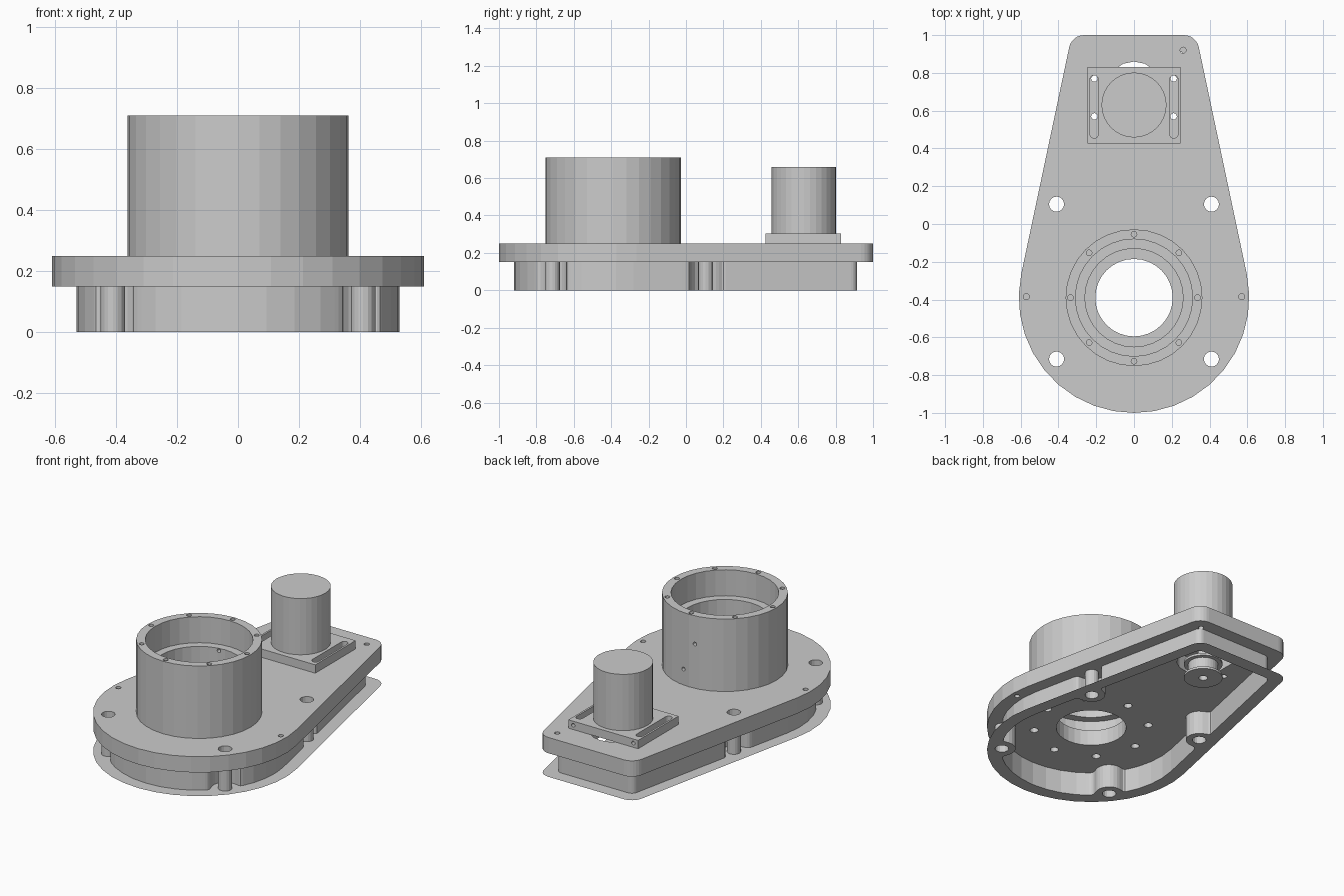
import bpy, bmesh
from math import sin, cos, pi, radians, atan2, hypot, sqrt, asin
from mathutils import Matrix, Vector

if "Cube" in bpy.data.objects:
    bpy.data.objects.remove(bpy.data.objects["Cube"])

CY = -0.39            # centre of the round end and bearing tube
MY = 0.63             # motor axis
BOLTS = [(x, y) for x in (-0.41, 0.41) for y in (0.105, -0.715)]


def circle(x, y, r, n=16):
    return [(x + r * cos(2 * pi * i / n), y + r * sin(2 * pi * i / n)) for i in range(n)]


def arc(x, y, r, a0, a1, n):
    return [(x + r * cos(a0 + (a1 - a0) * i / n), y + r * sin(a0 + (a1 - a0) * i / n)) for i in range(n + 1)]


def slot(x, y0, y1, r, n=8):
    return arc(x, y1, r, 0, pi, n) + arc(x, y0, r, pi, 2 * pi, n)


def ring(r, hole_r, n=8):
    return [(r * cos(2 * pi * i / n), CY + r * sin(2 * pi * i / n), hole_r) for i in range(n)]


def outline(R, top, rc):
    """Teardrop outline: round front end, tapering to a narrow rounded back."""
    s = 0.207
    a = asin(s)
    xc = (R - rc - s * (top - CY - rc)) / cos(a)
    return (arc(0, CY, R, -pi - a, a, 20) + arc(xc, top - rc, rc, a, pi / 2, 6)
            + arc(-xc, top - rc, rc, pi / 2, pi - a, 6))


def resample(pts, step):
    out = []
    for p, q in zip(pts, pts[1:] + pts[:1]):
        n = max(1, round(hypot(q[0] - p[0], q[1] - p[1]) / step))
        out += [(p[0] + (q[0] - p[0]) * i / n, p[1] + (q[1] - p[1]) * i / n) for i in range(n)]
    return out


def pocket_outline(rb=0.085):
    """Inset outline that bulges inward round each bolt."""
    pts = resample(outline(0.53, 0.915, 0.04), 0.02)
    for bx, by in BOLTS:
        far = max(range(len(pts)), key=lambda i: hypot(pts[i][0] - bx, pts[i][1] - by))
        pts = pts[far:] + pts[:far]
        ins = [i for i, p in enumerate(pts) if hypot(p[0] - bx, p[1] - by) < rb]
        i0, i1 = ins[0], ins[-1]
        a0 = atan2(pts[i0][1] - by, pts[i0][0] - bx)
        a1 = atan2(pts[i1][1] - by, pts[i1][0] - bx)
        while a1 > a0:
            a1 -= 2 * pi
        pts = pts[:i0] + arc(bx, by, rb, a0, a1, 12) + pts[i1 + 1:]
    for _ in range(3):      # soften the bulge corners
        n = len(pts)
        near = [min(hypot(p[0] - b[0], p[1] - b[1]) for b in BOLTS) < 0.13 for p in pts]
        pts = [tuple((pts[i - 1][k] + 2 * pts[i][k] + pts[(i + 1) % n][k]) / 4 for k in (0, 1))
               if near[i] else pts[i] for i in range(n)]
    return pts


def add_object(name, bm):
    me = bpy.data.meshes.new(name)
    bm.to_mesh(me)
    bm.free()
    ob = bpy.data.objects.new(name, me)
    bpy.context.collection.objects.link(ob)
    return ob


def sheet(name, loops, z0, z1, fill='BOTH'):
    """Extruded flat profile; inner loops become holes."""
    cu = bpy.data.curves.new(name, 'CURVE')
    cu.dimensions = '2D'
    cu.fill_mode = fill
    cu.extrude = (z1 - z0) / 2
    for loop in loops:
        sp = cu.splines.new('POLY')
        sp.points.add(len(loop) - 1)
        for p, (x, y) in zip(sp.points, loop):
            p.co = (x, y, 0, 1)
        sp.use_cyclic_u = True
    tmp = bpy.data.objects.new(name + "_curve", cu)
    bpy.context.collection.objects.link(tmp)
    dg = bpy.context.evaluated_depsgraph_get()
    me = bpy.data.meshes.new_from_object(tmp.evaluated_get(dg))
    bpy.data.objects.remove(tmp)
    bm = bmesh.new()
    bm.from_mesh(me)
    bmesh.ops.remove_doubles(bm, verts=bm.verts, dist=1e-5)
    bmesh.ops.translate(bm, verts=bm.verts, vec=(0, 0, (z0 + z1) / 2))
    if fill == 'BOTH' and z1 > z0:
        bmesh.ops.recalc_face_normals(bm, faces=bm.faces)
    for f in bm.faces:
        f.smooth = False
    return add_object(name, bm)


def lathe(name, profile, y, closed=False, n=32):
    """Turn an (r, z) profile about the vertical axis at (0, y)."""
    bm = bmesh.new()
    vs = [bm.verts.new((r, y, z)) for r, z in profile]
    es = [bm.edges.new(e) for e in zip(vs, vs[1:])]
    if closed:
        es.append(bm.edges.new((vs[-1], vs[0])))
    bmesh.ops.spin(bm, geom=vs + es, cent=(0, y, 0), axis=(0, 0, 1), angle=2 * pi, steps=n)
    bmesh.ops.remove_doubles(bm, verts=bm.verts, dist=1e-5)
    bmesh.ops.recalc_face_normals(bm, faces=bm.faces)
    return add_object(name, bm)


def drill(target, holes):
    """Cut round holes given as (centre, direction, radius, length)."""
    bm = bmesh.new()
    for c, d, r, length in holes:
        m = Matrix.Translation(c) @ Vector(d).to_track_quat('Z', 'Y').to_matrix().to_4x4()
        bmesh.ops.create_cone(bm, cap_ends=True, segments=12, radius1=r, radius2=r, depth=length, matrix=m)
    cutter = add_object(target.name + "_drill", bm)
    cutter.hide_render = True
    mod = target.modifiers.new("holes", 'BOOLEAN')
    mod.operation = 'DIFFERENCE'
    mod.solver = 'EXACT'
    mod.object = cutter
    dg = bpy.context.evaluated_depsgraph_get()
    me = bpy.data.meshes.new_from_object(target.evaluated_get(dg))
    target.modifiers.clear()
    target.data = me
    bpy.data.objects.remove(cutter)


# Main plate with all through holes
rim = outline(0.61, 1.0, 0.08)
bolt_holes = [circle(x, y, 0.04) for x, y in BOLTS]
dowels = [circle(x, y, 0.016, 12) for x, y in ((-0.57, -0.385), (0.57, -0.385), (0.26, 0.92))]
screws = [circle(x, y, r, 12) for x, y, r in ring(0.335, 0.025)]
motor_bolts = [circle(x, y, 0.017, 12) for x in (-0.21, 0.21) for y in (0.57, 0.77)]
sheet("main_plate", [rim, circle(0, CY, 0.205, 32), slot(0, 0.62, 0.712, 0.148)]
      + bolt_holes + dowels + screws + motor_bolts, 0.15, 0.25)

# Belt housing below: pocket wall, bolt sleeves and thin bottom flange
pocket = pocket_outline()
sheet("pocket_wall", [pocket], 0, 0.15, 'NONE')
sheet("bolt_sleeves", bolt_holes, 0, 0.15, 'NONE')
sheet("bottom_flange", [rim, pocket] + bolt_holes, 0, 0)

# Bearing tube with two seats, rim screw holes and two side holes
tube = lathe("bearing_tube", [(0.362, 0.25), (0.362, 0.71), (0.31, 0.71), (0.31, 0.545),
                              (0.26, 0.545), (0.26, 0.37), (0.31, 0.37), (0.31, 0.25)], CY, True)
holes = [((x, y, z), (0, 0, 1), r, 0.2) for x, y, r in ring(0.336, 0.015) for z in (0.25, 0.71)]
holes += [((x, -0.06, z), (0, 1, 0), 0.012, 0.3) for x, z in ((-0.04, 0.53), (0.04, 0.35))]
drill(tube, holes)

# Motor mount with adjustment slots and edge screw holes
mount = sheet("motor_mount", [[(-0.245, 0.425), (0.245, 0.425), (0.245, 0.83), (-0.245, 0.83)]]
              + [slot(x, 0.476, 0.765, 0.022) for x in (-0.211, 0.211)], 0.25, 0.303)
drill(mount, [((x, 0.83, 0.277), (0, 1, 0), 0.012, 0.06) for x in (-0.211, 0.211)])

# Motor body
lathe("motor", [(0, 0.303), (0.172, 0.303), (0.172, 0.66), (0, 0.66)], MY)

# Flanged pulley with a bored end, and its shaft
lathe("pulley", [(0, 0.1), (0.026, 0.1), (0.026, 0.035), (0.113, 0.035), (0.113, 0.05), (0.088, 0.05),
                 (0.088, 0.125), (0.113, 0.125), (0.113, 0.14), (0, 0.14)], MY)
lathe("motor_shaft", [(0.03, 0.14), (0.03, 0.25)], MY, n=16)
